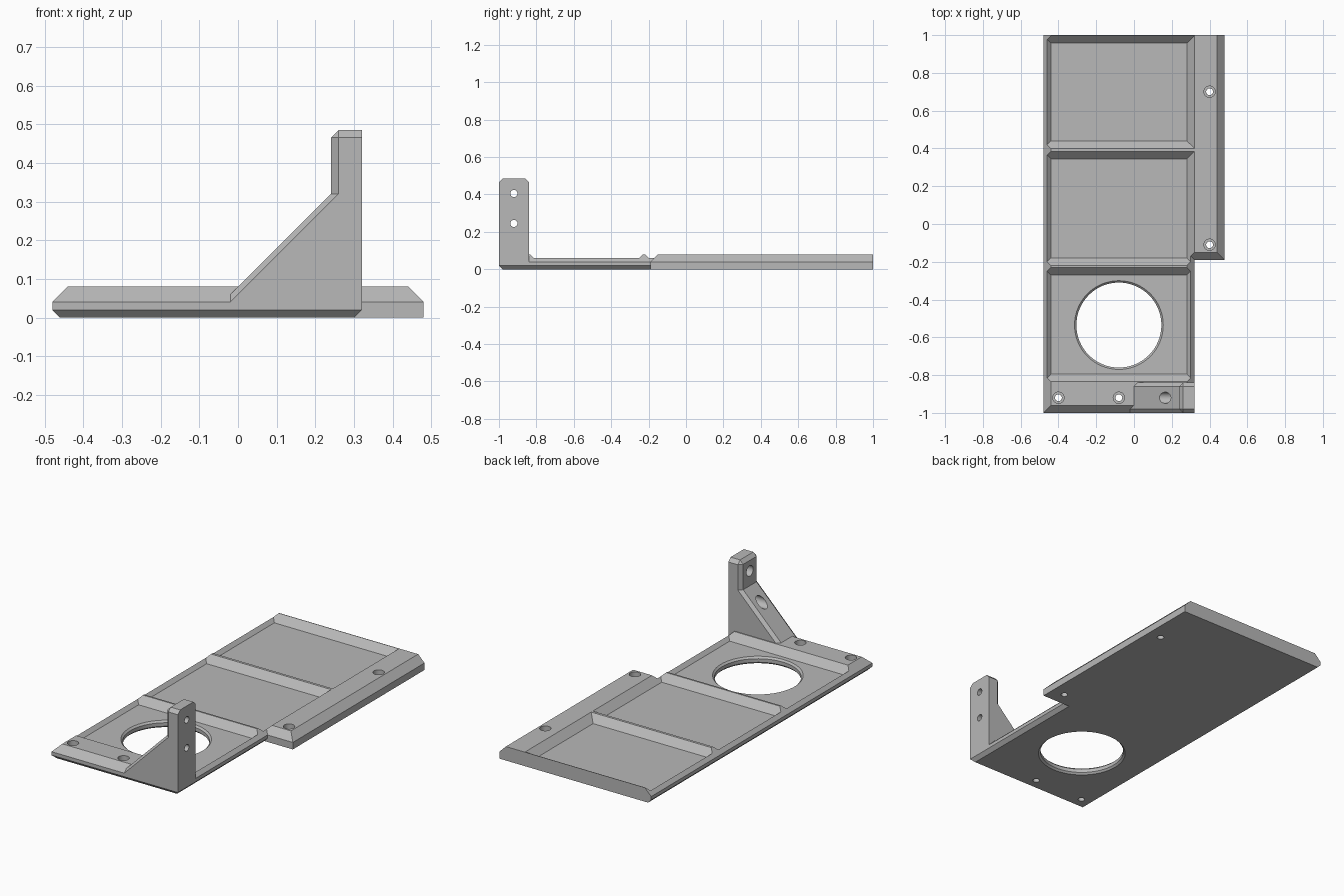
import bpy
import bmesh
from mathutils import Matrix, Vector

cube = bpy.data.objects.get("Cube")
if cube:
    bpy.data.objects.remove(cube, do_unlink=True)

grey = bpy.data.materials.new("plain_grey")
grey.use_nodes = True
colour = (0.48, 0.48, 0.48, 1)
grey.diffuse_color = colour
grey.node_tree.nodes["Principled BSDF"].inputs["Base Color"].default_value = colour


def loft(name, rings):
    """Solid through matching rings of points, capped at both ends."""
    bm = bmesh.new()
    loops = [[bm.verts.new(p) for p in ring] for ring in rings]
    n = len(loops[0])
    for a, b in zip(loops, loops[1:]):
        for i in range(n):
            j = (i + 1) % n
            bm.faces.new((a[i], a[j], b[j], b[i]))
    bm.faces.new(loops[0][::-1])
    bm.faces.new(loops[-1])
    bmesh.ops.remove_doubles(bm, verts=bm.verts, dist=0.0001)
    bmesh.ops.recalc_face_normals(bm, faces=bm.faces)
    mesh = bpy.data.meshes.new(name)
    bm.to_mesh(mesh)
    bm.free()
    mesh.materials.append(grey)
    obj = bpy.data.objects.new(name, mesh)
    bpy.context.collection.objects.link(obj)
    return obj


def lathe(name, centre, axis, stations, sides=32):
    """Turned solid along an axis, from (distance, radius) stations."""
    turn = Vector((0, 0, 1)).rotation_difference(Vector(axis)).to_matrix()
    rings = []
    for dist, radius in stations:
        ring = []
        for i in range(sides):
            spin = Matrix.Rotation(i * 6.283185 / sides, 3, "Z")
            ring.append(Vector(centre) + turn @ (spin @ Vector((radius, 0, 0)) + Vector((0, 0, dist))))
        rings.append(ring)
    return loft(name, rings)


def cut(target, cutter):
    cutter.hide_render = True
    mod = target.modifiers.new("cut", "BOOLEAN")
    mod.operation = "DIFFERENCE"
    mod.solver = "EXACT"
    mod.object = cutter
    bpy.context.view_layer.objects.active = target
    bpy.ops.object.modifier_apply(modifier=mod.name)
    bpy.data.objects.remove(cutter, do_unlink=True)


def outline(z, left, front, right, step, far):
    return [(left, front, z), (right, front, z), (right, step, z),
            (far, step, z), (far, 1, z), (left, 1, z)]


# Stepped base plate with bevelled edges
full = (-0.48, -1, 0.32, -0.19, 0.48)
base = loft("base_plate", [
    outline(0, -0.46, -0.98, 0.30, -0.19, 0.48),
    outline(0.02, *full),
    outline(0.04, *full),
    outline(0.08, -0.44, -0.96, 0.28, -0.15, 0.44),
])

# Three sloping-sided pockets, leaving ribs between
for y0, y1 in ((-0.795, -0.27), (-0.18, 0.345), (0.44, 0.957)):
    rings = []
    for z, g in ((0.04, 0), (0.1, 0.06)):
        rings.append([(-0.44 - g, y0 - g, z), (0.28 + g, y0 - g, z),
                      (0.28 + g, y1 + g, z), (-0.44 - g, y1 + g, z)])
    cut(base, loft("pocket_cutter", rings))

# Large round opening with bevelled rims
cut(base, lathe("opening_cutter", (-0.08, -0.535, 0), (0, 0, 1),
                [(-0.01, 0.245), (0.01, 0.225), (0.03, 0.225), (0.05, 0.245)], 64))

# Counterbored screw holes in the base
for x, y in ((-0.40, -0.92), (-0.08, -0.92), (0.40, -0.11), (0.40, 0.70)):
    cut(base, lathe("screw_cutter", (x, y, 0), (0, 0, 1),
                    [(-0.02, 0.018), (0.04, 0.018), (0.04, 0.03), (0.12, 0.03)]))

# Upright bracket with a sloping gusset and bevelled edges
outer = [(0.32, 0.04), (-0.04, 0.04), (0.24, 0.32), (0.24, 0.465), (0.26, 0.485), (0.32, 0.485)]
inner = [(0.32, 0.04), (-0.02, 0.04), (0.26, 0.32), (0.26, 0.465), (0.26, 0.465), (0.32, 0.465)]
bracket = loft("upright_bracket", [
    [(x, y, z) for x, z in profile]
    for y, profile in ((-1, inner), (-0.98, outer), (-0.86, outer), (-0.84, inner))
])

# Counterbored cross holes in the bracket
for z in (0.245, 0.405):
    cut(bracket, lathe("cross_cutter", (0, -0.92, z), (1, 0, 0),
                       [(0, 0.03), (0.28, 0.03), (0.28, 0.019), (0.36, 0.019)]))

# Smooth the hole walls, keep the edges sharp
bpy.ops.object.select_all(action="DESELECT")
for obj in (base, bracket):
    obj.select_set(True)
bpy.context.view_layer.objects.active = base
bpy.ops.object.shade_smooth_by_angle(angle=0.4)
